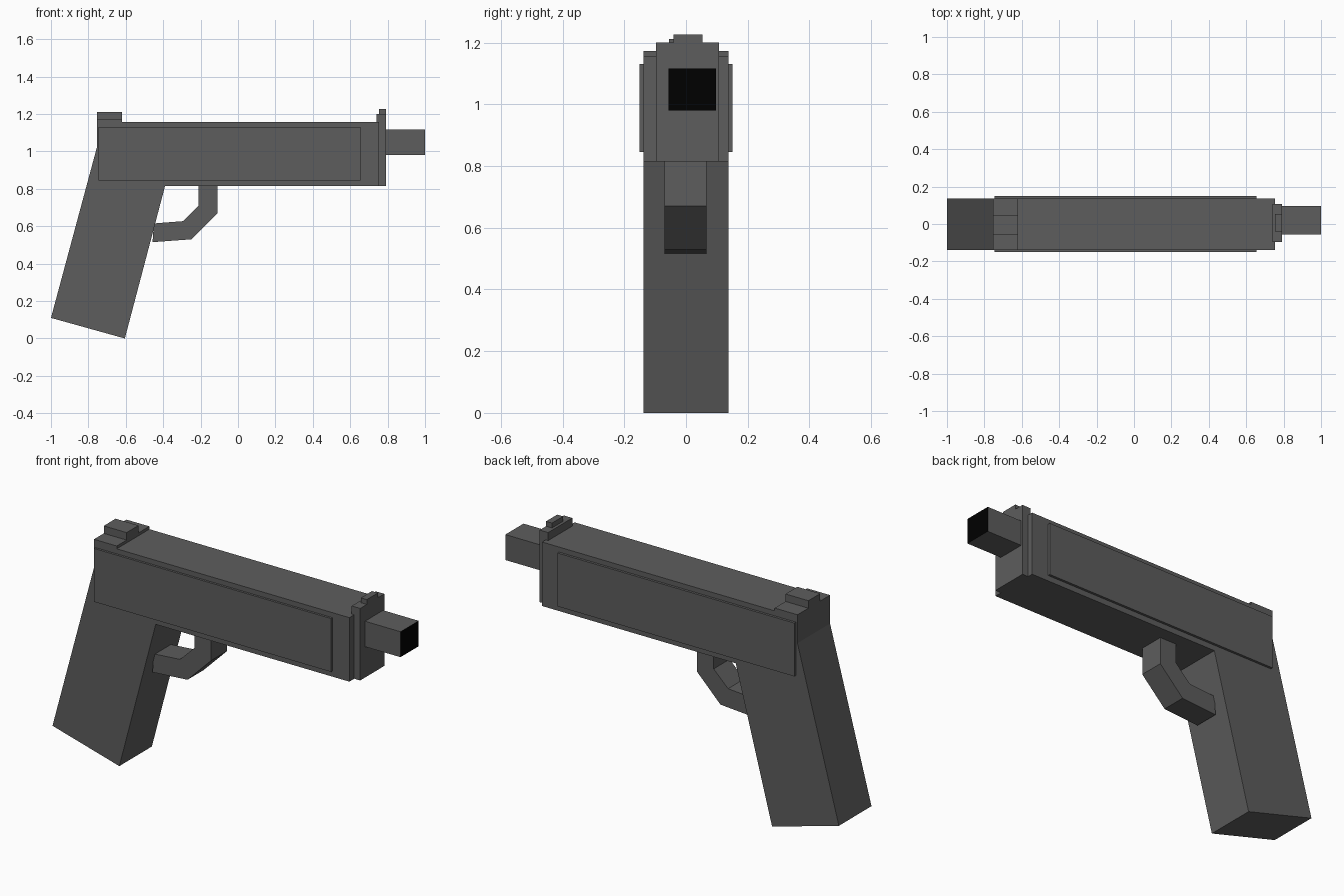
import bpy, bmesh

if "Cube" in bpy.data.objects:
    bpy.data.objects.remove(bpy.data.objects["Cube"])

def material(name, v):
    m = bpy.data.materials.new(name)
    m.diffuse_color = (v, v, v, 1)
    m.use_nodes = True
    m.node_tree.nodes["Principled BSDF"].inputs["Base Color"].default_value = m.diffuse_color
    return m

grey = material("dark_grey", 0.11)
black = material("black", 0.0)

def extrude_profile(name, pts, y0, y1):
    """Extrude an x-z outline from y0 to y1."""
    bm = bmesh.new()
    face = bm.faces.new([bm.verts.new((x, y0, z)) for x, z in pts])
    res = bmesh.ops.extrude_face_region(bm, geom=[face])
    verts = [g for g in res["geom"] if isinstance(g, bmesh.types.BMVert)]
    bmesh.ops.translate(bm, verts=verts, vec=(0, y1 - y0, 0))
    bmesh.ops.recalc_face_normals(bm, faces=bm.faces)
    me = bpy.data.meshes.new(name)
    bm.to_mesh(me)
    bm.free()
    me.materials.append(grey)
    ob = bpy.data.objects.new(name, me)
    bpy.context.collection.objects.link(ob)
    return ob

def box(name, x0, x1, y0, y1, z0, z1):
    return extrude_profile(name, [(x0, z0), (x1, z0), (x1, z1), (x0, z1)], y0, y1)

# Slide and raked grip share one flush outline, with a raised rear step
extrude_profile("body", [(-1, 0.11), (-0.605, 0), (-0.39, 0.815), (0.755, 0.815),
                         (0.755, 1.157), (-0.62, 1.157), (-0.62, 1.172),
                         (-0.755, 1.172), (-0.755, 1.02)], -0.138, 0.137)

# Raised side panels
for side, y0, y1 in (("front", -0.15, -0.13), ("back", 0.13, 0.15)):
    box(side + "_side_panel", -0.745, 0.655, y0, y1, 0.845, 1.13)

# Sights and muzzle plate
box("rear_sight", -0.755, -0.62, -0.055, 0.045, 1.15, 1.212)
box("muzzle_plate", 0.74, 0.79, -0.097, 0.107, 0.815, 1.2)
box("front_sight", 0.755, 0.79, -0.041, 0.053, 1.19, 1.226)

# Barrel with a black muzzle face
barrel = box("barrel", 0.77, 1.0, -0.056, 0.097, 0.98, 1.116)
barrel.data.materials.append(black)
for p in barrel.data.polygons:
    if p.normal.x > 0.9:
        p.material_index = 1

# Trigger guard
extrude_profile("trigger_guard", [(-0.21, 0.83), (-0.21, 0.71), (-0.295, 0.627),
                                  (-0.45, 0.615), (-0.457, 0.515), (-0.25, 0.53),
                                  (-0.11, 0.67), (-0.11, 0.83)], -0.069, 0.066)
